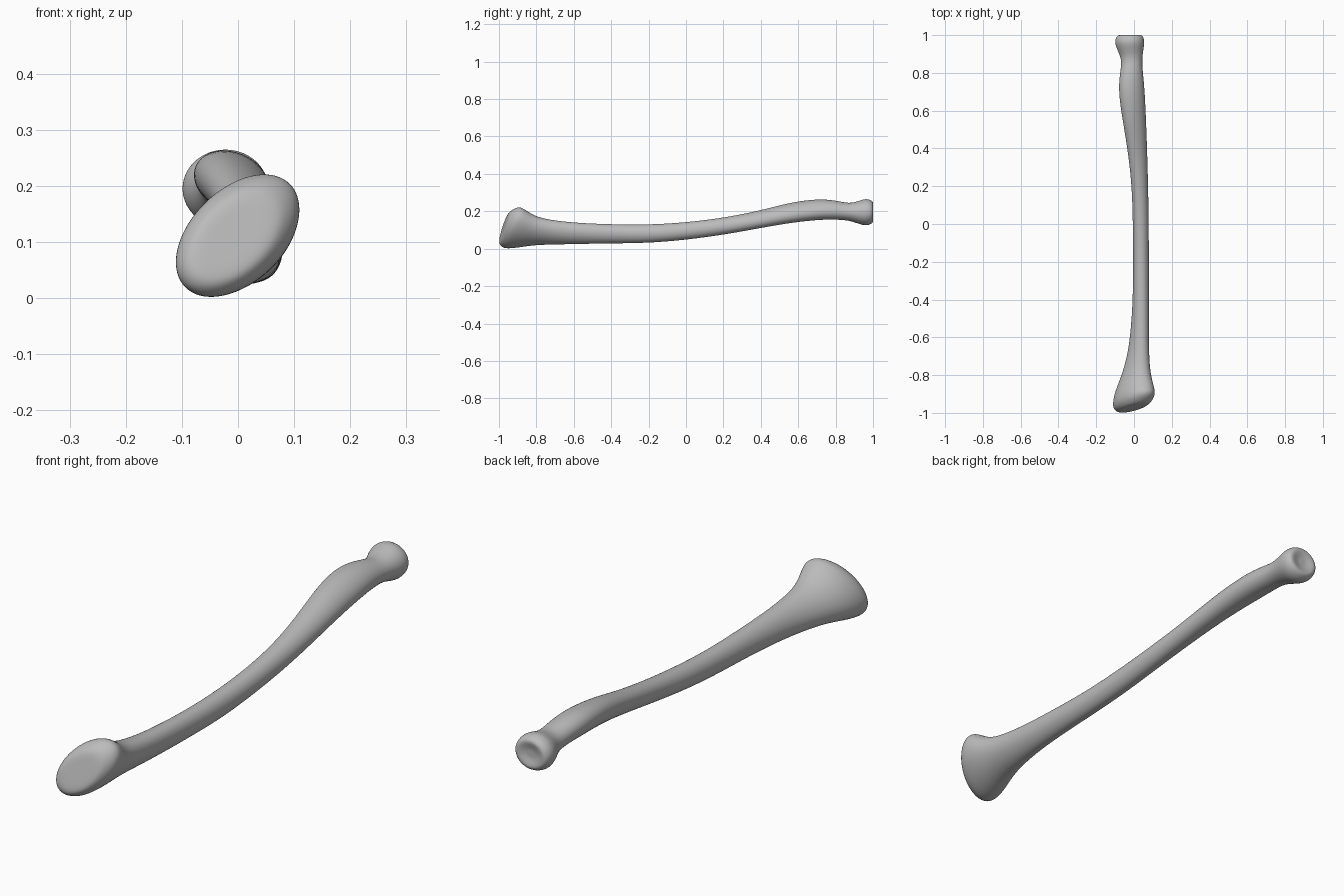
import bpy, bmesh, math

default_cube = bpy.data.objects.get("Cube")
if default_cube:
    bpy.data.objects.remove(default_cube, do_unlink=True)

SIDES = 32

# Cross-sections along the bone: y, x min, x max, z min, z max, lean, slant
SECTIONS = [
    (-.968, -.095, .085, .02, .2, .45, 1),
    (-.945, -.112, .107, .003, .219, .45, 1),
    (-.915, -.112, .112, 0, .224, .45, .9),
    (-.87, -.1, .105, .007, .203, .4, .6),
    (-.8, -.066, .088, .02, .168, .35, .2),
    (-.7, -.036, .08, .022, .15, .3, 0),
    (-.58, -.018, .079, .025, .138, .2, 0),
    (-.4, -.006, .079, .028, .13, .1, 0),
    (-.2, -.004, .079, .03, .128, 0, 0),
    (0, -.006, .078, .047, .14, 0, 0),
    (.2, -.011, .075, .074, .165, -.1, 0),
    (.38, -.032, .07, .107, .2, -.2, 0),
    (.52, -.055, .065, .132, .238, -.25, 0),
    (.64, -.075, .06, .148, .26, -.25, 0),
    (.74, -.082, .054, .156, .266, -.2, 0),
    (.82, -.07, .045, .155, .254, -.1, 0),
    (.875, -.066, .043, .15, .241, 0, 0),
    (.925, -.09, .05, .132, .256, 0, 0),
    (.96, -.102, .056, .122, .268, 0, 0),
    (.988, -.096, .052, .13, .261, 0, 0),
]


def add_ring(bm, section, shrink=1, shift=0):
    """Leaning oval that fits the section's bounds, slanted along y."""
    y, x0, x1, z0, z1, lean, slant = section
    ring = []
    for i in range(SIDES):
        t = math.tau * i / SIDES
        dx = (x1 - x0) / 2 * math.cos(t) * shrink
        dz = (z1 - z0) / 2 * math.sin(t + lean) * shrink
        dy = slant * (.14 * dx + .25 * dz) + shift
        ring.append(bm.verts.new(((x0 + x1) / 2 + dx, y + dy, (z0 + z1) / 2 + dz)))
    return ring


def close_end(bm, ring, section, steps):
    """Rounded joint surface: shrinking rings that meet at a point."""
    rings = [ring] + [add_ring(bm, section, s, d) for s, d in steps]
    bridge(bm, rings)
    y, x0, x1, z0, z1 = section[:5]
    tip = bm.verts.new(((x0 + x1) / 2, y + steps[-1][1], (z0 + z1) / 2))
    last = rings[-1]
    for i in range(SIDES):
        bm.faces.new((last[i], last[(i + 1) % SIDES], tip))


def bridge(bm, rings):
    for a, b in zip(rings, rings[1:]):
        for i in range(SIDES):
            j = (i + 1) % SIDES
            bm.faces.new((a[i], a[j], b[j], b[i]))


# Shaft with both joint ends
bm = bmesh.new()
rings = [add_ring(bm, s) for s in SECTIONS]
bridge(bm, rings)
close_end(bm, rings[0], SECTIONS[0], [(.8, -.008), (.4, -.008)])
close_end(bm, rings[-1], SECTIONS[-1], [(.82, .013), (.6, .011), (.3, .004)])
bmesh.ops.recalc_face_normals(bm, faces=bm.faces)
mesh = bpy.data.meshes.new("forearm_bone")
bm.to_mesh(mesh)
bm.free()

bone = bpy.data.objects.new("forearm_bone", mesh)
bpy.context.collection.objects.link(bone)
for face in mesh.polygons:
    face.use_smooth = True
smooth = bone.modifiers.new("smooth", "SUBSURF")
smooth.levels = smooth.render_levels = 2

# Plain grey
grey = bpy.data.materials.new("bone_grey")
grey.use_nodes = True
colour = (.5, .5, .5, 1)
grey.diffuse_color = colour
grey.node_tree.nodes["Principled BSDF"].inputs["Base Color"].default_value = colour
mesh.materials.append(grey)
